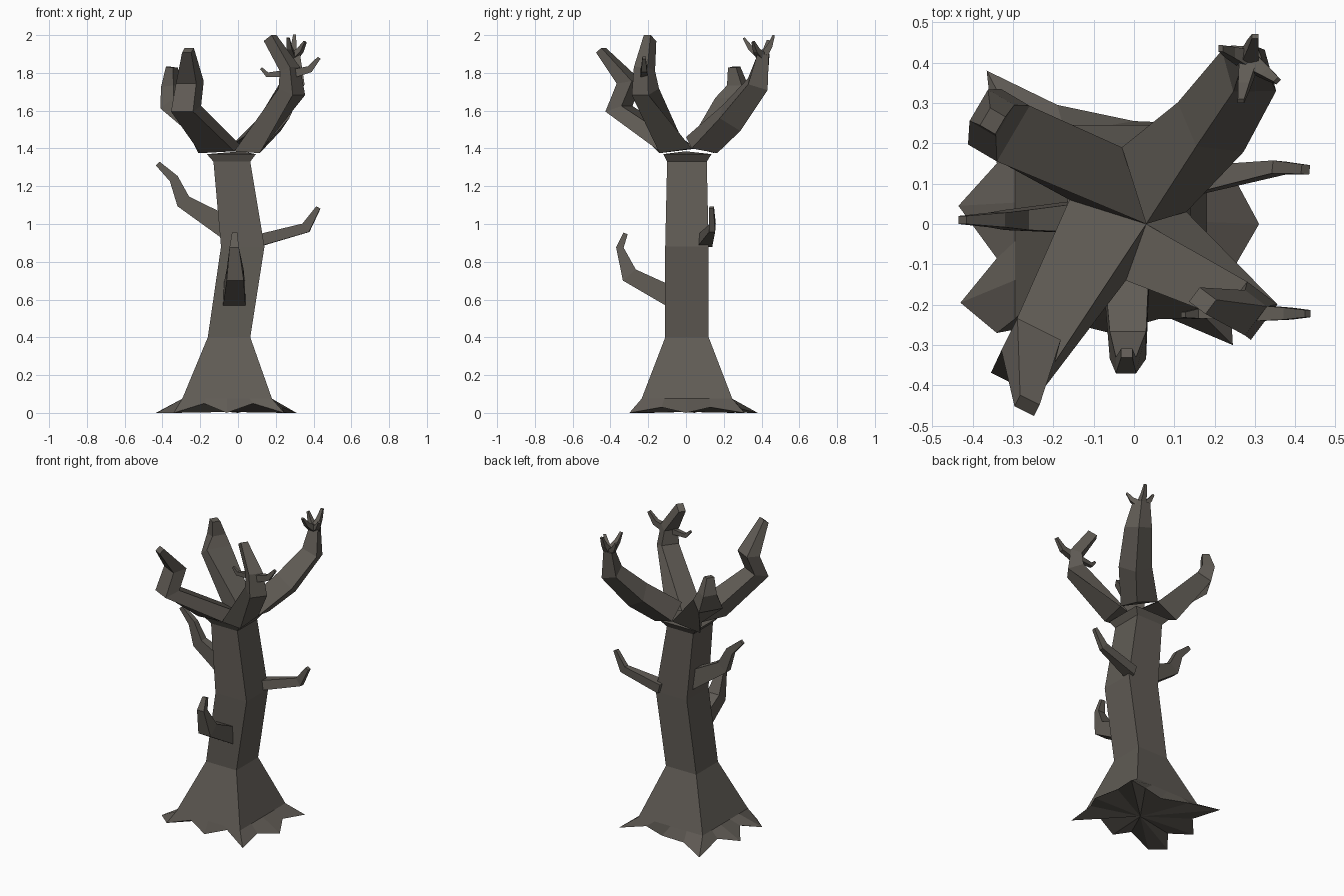
import bpy, bmesh
from mathutils import Vector

if "Cube" in bpy.data.objects:
    bpy.data.objects.remove(bpy.data.objects["Cube"])

bark = bpy.data.materials.new("bark")
bark.diffuse_color = (0.118, 0.106, 0.091, 1)
bark.use_nodes = True
bark.node_tree.nodes["Principled BSDF"].inputs["Base Color"].default_value = bark.diffuse_color


def skin(name, rings, start=None, end=None):
    """Bridge closed rings of equal length; cap each end, or fan it to a point."""
    bm = bmesh.new()
    loops = [[bm.verts.new(p) for p in r] for r in rings]
    n = len(loops[0])
    for a, b in zip(loops, loops[1:]):
        for i in range(n):
            j = (i + 1) % n
            bm.faces.new((a[i], a[j], b[j], b[i]))
    for loop, tip in ((loops[0], start), (loops[-1], end)):
        if tip:
            v = bm.verts.new(tip)
            for i in range(n):
                bm.faces.new((loop[i], loop[(i + 1) % n], v))
        else:
            bm.faces.new(loop)
    bmesh.ops.recalc_face_normals(bm, faces=bm.faces)
    me = bpy.data.meshes.new(name)
    bm.to_mesh(me)
    bm.free()
    me.materials.append(bark)
    ob = bpy.data.objects.new(name, me)
    bpy.context.collection.objects.link(ob)
    return ob


def branch(name, side, path, ridge=False, base=None):
    """Four-sided limb; path = (x, y, z, half width along side, half depth).
    base optionally replaces the first ring with given corners."""
    pts = [Vector(p[:3]) for p in path]
    side = Vector(side + (0,)).normalized()
    rings = []
    for i, p in enumerate(pts):
        t = Vector((0, 0, 0))
        if i:
            t += (p - pts[i - 1]).normalized()
        if i < len(pts) - 1:
            t += (pts[i + 1] - p).normalized()
        up = side.cross(t).normalized()
        if up.dot(Vector((0, 0, 1))) < 0 and i == 0:
            side = -side
            up = -up
        s, u = side * path[i][3], up * path[i][4]
        if ridge:
            rings.append([p + s * 1.2, p + u * 1.2, p - s * 1.2, p - u * 1.2])
        else:
            rings.append([p + s + u, p - s + u, p - s - u, p + s - u])
    if base:
        # start the base list at the corner that lies nearest the second ring's order
        ring = rings[1]
        options = [base[k:] + base[:k] for k in range(4)]
        options += [o[::-1] for o in options]
        mid = sum((Vector(b) for b in base), Vector()) / 4
        rings[0] = min(options, key=lambda o: sum(
            ((Vector(a) - mid) - (b - pts[1])).length_squared for a, b in zip(o, ring)))
    return skin(name, rings)


def box_ring(x0, x1, y0, y1, z):
    """Rectangle sampled to match the root outline (4, 4, 4, 5 points per side)."""
    c = [Vector(v) for v in ((x0, y0, z), (x1, y0, z), (x1, y1, z), (x0, y1, z))]
    ring = []
    for i, n in enumerate((4, 4, 4, 5)):
        ring += [c[i].lerp(c[(i + 1) % 4], k / n) for k in range(n)]
    return ring


# Trunk with spreading roots: tips on the ground, arches between them
roots = [(-.34, -.27, 0), (-.18, -.24, .05), (-.06, -.27, 0), (.08, -.23, .05),
         (.245, -.30, 0), (.235, -.13, .03), (.31, 0, 0), (.24, .13, .03),
         (.28, .31, 0), (.12, .25, .03), (0, .255, 0), (-.19, .295, .02),
         (-.365, .38, 0), (-.34, .15, .03), (-.435, .045, 0), (-.34, -.085, .03),
         (-.43, -.195, 0)]
skin("trunk", [
    roots,
    box_ring(-.295, .18, -.235, .245, .075),
    box_ring(-.16, .065, -.11, .12, .40),
    box_ring(-.09, .14, -.11, .12, .88),
    box_ring(-.13, .065, -.10, .11, 1.33),
    box_ring(-.165, .095, -.12, .135, 1.37)], start=(-.05, 0, .005), end=(.02, 0, 1.385))

# Four main limbs of the crown, meeting at one apex and at the crotches between them
apex = (.03, 0, 1.40)
left, front, right, back = (-.16, .06, 1.40), (-.02, -.14, 1.385), (.13, .03, 1.40), (-.03, .19, 1.42)
branch("back_right_limb", (.8, -.6), [
    (.03, .08, 1.40, .09, .06), (.19, .24, 1.56, .085, .075),
    (.285, .38, 1.74, .07, .06), (.285, .41, 1.90, .045, .03)],
    ridge=True, base=[right, (.03, 0, 1.46), back, (.115, .165, 1.375)])
branch("front_right_limb", (.6, .8), [
    (.07, -.05, 1.41, .08, .05), (.285, -.215, 1.70, .055, .05),
    (.275, -.22, 1.82, .045, .035), (.17, -.19, 1.985, .022, .03)],
    base=[right, apex, front, (.115, -.14, 1.375)])
branch("back_left_limb", (.5, .85), [
    (-.1, .1, 1.40, .11, .06), (-.335, .245, 1.64, .08, .05),
    (-.352, .275, 1.73, .045, .038), (-.35, .255, 1.83, .025, .022)],
    base=[back, apex, left, (-.21, .15, 1.375)])
branch("front_left_limb", (.9, -.45), [
    (-.1, -.08, 1.40, .11, .06), (-.275, -.355, 1.61, .065, .05),
    (-.255, -.30, 1.75, .06, .045), (-.265, -.45, 1.92, .027, .02)],
    base=[apex, left, (-.20, -.14, 1.375), front])

# Twigs at the top of the back right limb
for i, (x, y, z, side) in enumerate(((.215, .435, 1.97, (0, 1)), (.30, .465, 2.0, (1, 0)),
                                     (.355, .355, 1.965, (.7, .7)), (.265, .305, 1.985, (1, 0)))):
    b = Vector((.285, .405, 1.88))
    m = b.lerp(Vector((x, y, z)), .65)
    branch(f"crown_twig_{i + 1}", side, [
        (*b, .024, .022), (m.x, m.y, m.z - .015, .014, .014), (x, y, z, .008, .006)])

# Side twigs on the front right limb
branch("right_twig", (0, 1), [
    (.27, -.22, 1.79, .022, .025), (.38, -.222, 1.82, .015, .018), (.43, -.222, 1.88, .009, .009)])
branch("left_twig", (0, 1), [
    (.28, -.22, 1.80, .018, .02), (.155, -.222, 1.79, .012, .013), (.122, -.225, 1.825, .007, .007)])

# Lower branch stubs on the trunk
branch("left_stub", (0, 1), [
    (-.06, .02, .98, .045, .06), (-.29, .01, 1.12, .025, .04),
    (-.34, .01, 1.24, .018, .025), (-.425, .01, 1.32, .010, .014)])
branch("right_stub", (.1, 1), [
    (.10, .10, .91, .04, .032), (.36, .14, .98, .016, .028), (.425, .135, 1.087, .012, .012)])
branch("front_stub", (1, 0), [
    (-.02, -.07, .61, .06, .055), (-.015, -.30, .73, .045, .045),
    (-.02, -.35, .875, .025, .02), (-.018, -.32, .95, .014, .012)])
